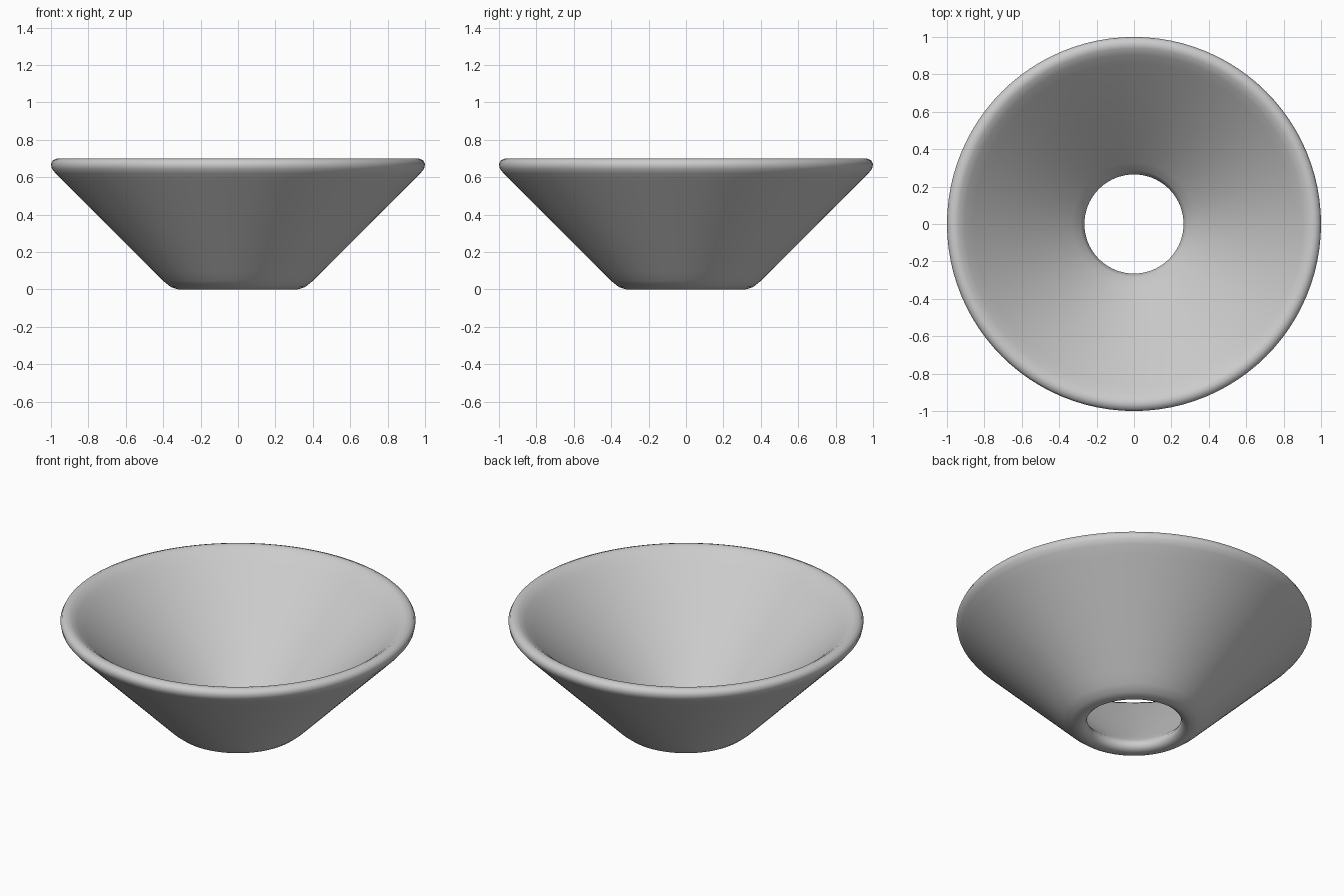
import bpy, bmesh, math

if "Cube" in bpy.data.objects:
    bpy.data.objects.remove(bpy.data.objects["Cube"])

# Closed wall cross-section (radius, height): base, outer wall, rim, inner wall, hole
profile = [
    (0.29, 0.004), (0.32, 0.0), (0.36, 0.013), (0.40, 0.045), (0.45, 0.095),
    (0.69, 0.335), (0.93, 0.575), (0.975, 0.62), (0.995, 0.645), (1.0, 0.67),
    (0.99, 0.69), (0.965, 0.70), (0.94, 0.695), (0.905, 0.67), (0.86, 0.63),
    (0.60, 0.38), (0.33, 0.12), (0.285, 0.075), (0.265, 0.045), (0.27, 0.02),
]
SEGMENTS = 96

# Revolve the cross-section around z
bm = bmesh.new()
rings = []
for i in range(SEGMENTS):
    a = 2 * math.pi * i / SEGMENTS
    rings.append([bm.verts.new((r * math.cos(a), r * math.sin(a), z)) for r, z in profile])
n = len(profile)
for i in range(SEGMENTS):
    a, b = rings[i], rings[(i + 1) % SEGMENTS]
    for j in range(n):
        k = (j + 1) % n
        bm.faces.new((a[j], b[j], b[k], a[k])).smooth = True
bmesh.ops.recalc_face_normals(bm, faces=bm.faces)

mesh = bpy.data.meshes.new("open_cone_bowl")
bm.to_mesh(mesh)
bm.free()
bowl = bpy.data.objects.new("open_cone_bowl", mesh)
bpy.context.collection.objects.link(bowl)
